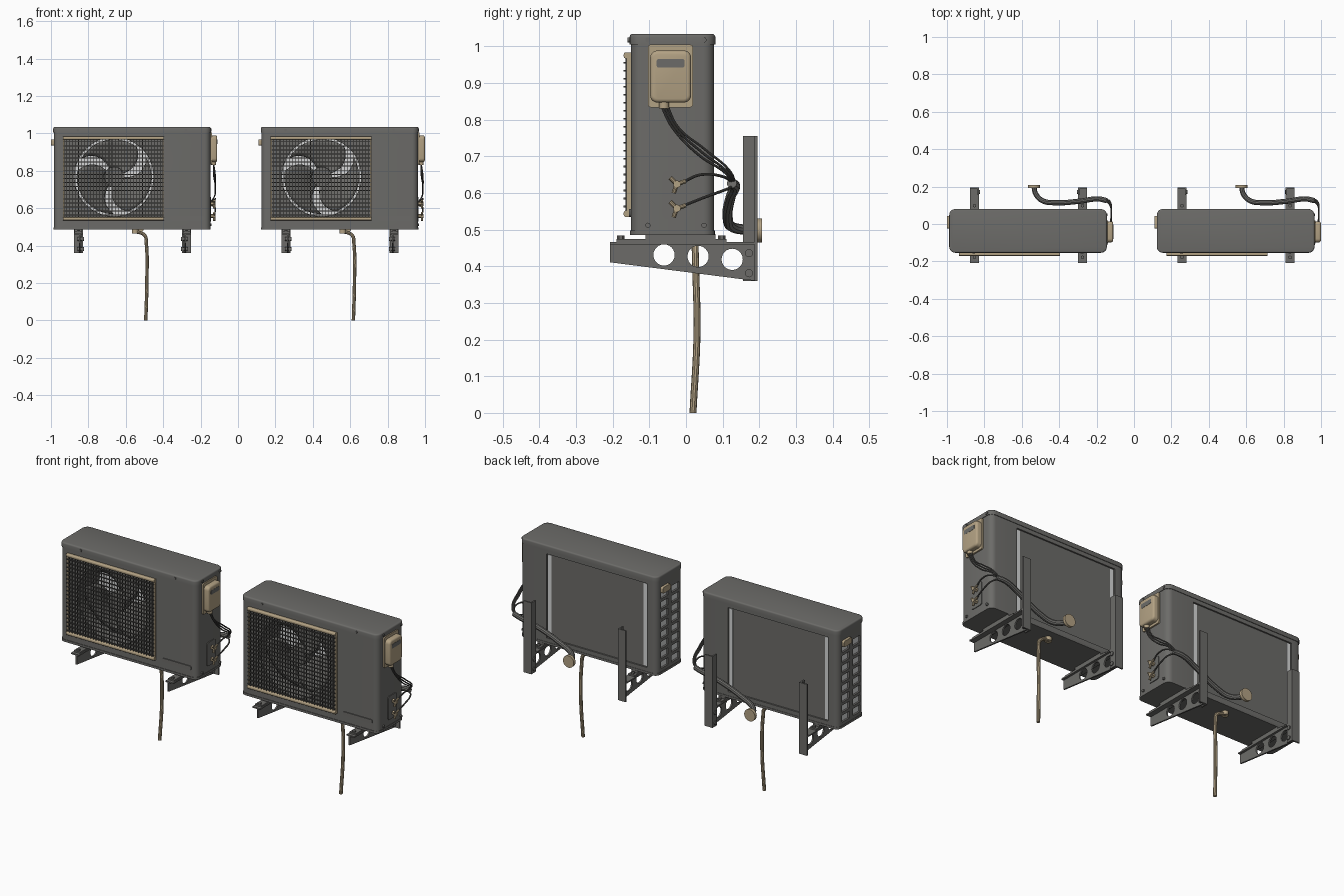
import bpy, bmesh, math
from mathutils import Vector, Matrix

if "Cube" in bpy.data.objects:
    bpy.data.objects.remove(bpy.data.objects["Cube"])


def material(name, r, g, b):
    m = bpy.data.materials.new(name)
    m.diffuse_color = (r, g, b, 1)
    m.use_nodes = True
    m.node_tree.nodes["Principled BSDF"].inputs["Base Color"].default_value = m.diffuse_color
    return m


GREY = material("casing_grey", 0.15, 0.148, 0.14)
TAN = material("tan_plastic", 0.45, 0.36, 0.23)
DARK = material("wire_dark_grey", 0.085, 0.083, 0.078)
LIGHT = material("coil_light_grey", 0.68, 0.69, 0.69)


def finish(name, bm, mat, smooth=True):
    me = bpy.data.meshes.new(name)
    bmesh.ops.recalc_face_normals(bm, faces=bm.faces)
    bm.to_mesh(me)
    bm.free()
    ob = bpy.data.objects.new(name, me)
    bpy.context.collection.objects.link(ob)
    me.materials.append(mat)
    if smooth:
        select(ob)
        bpy.ops.object.shade_smooth_by_angle(angle=math.radians(35))
    return ob


def select(ob):
    bpy.ops.object.select_all(action='DESELECT')
    ob.select_set(True)
    bpy.context.view_layer.objects.active = ob


def add_box(bm, lo, hi):
    lo, hi = Vector(lo), Vector(hi)
    m = Matrix.Translation((lo + hi) / 2) @ Matrix.Diagonal((*(hi - lo), 1))
    bmesh.ops.create_cube(bm, size=1, matrix=m)


def add_cyl(bm, c, axis, r, depth, seg=16):
    m = Matrix.Translation(c) @ Vector(axis).to_track_quat('Z', 'Y').to_matrix().to_4x4()
    bmesh.ops.create_cone(bm, cap_ends=True, segments=seg, radius1=r, radius2=r, depth=depth, matrix=m)


def boxes(name, items, mat):
    bm = bmesh.new()
    for lo, hi in items:
        add_box(bm, lo, hi)
    return finish(name, bm, mat, False)


def cyls(name, items, mat):
    bm = bmesh.new()
    for it in items:
        add_cyl(bm, *it)
    return finish(name, bm, mat)


def rounded(name, lo, hi, mat, r_side=0.0, r_rim=0.0, axis=2):
    """Box with edges along one axis rounded, then the rim of its + end softened."""
    bm = bmesh.new()
    add_box(bm, lo, hi)
    along = [e for e in bm.edges if abs((e.verts[0].co - e.verts[1].co).normalized()[axis]) > 0.9]
    bmesh.ops.bevel(bm, geom=along, offset=r_side, segments=5, affect='EDGES', profile=0.5)
    if r_rim:
        rim = [e for e in bm.edges if all(v.co[axis] > hi[axis] - 1e-4 for v in e.verts)]
        bmesh.ops.bevel(bm, geom=rim, offset=r_rim, segments=3, affect='EDGES', profile=0.5)
    return finish(name, bm, mat)


def pipe(name, pts, r, mat):
    cu = bpy.data.curves.new(name, 'CURVE')
    cu.dimensions = '3D'
    cu.bevel_depth, cu.bevel_resolution, cu.resolution_u = r, 3, 8
    cu.use_fill_caps = True
    sp = cu.splines.new('BEZIER')
    sp.bezier_points.add(len(pts) - 1)
    for bp, p in zip(sp.bezier_points, pts):
        bp.co = p
        bp.handle_left_type = bp.handle_right_type = 'AUTO'
    return curve_to_mesh(name, cu, mat)


def curve_to_mesh(name, cu, mat):
    ob = bpy.data.objects.new(name, cu)
    bpy.context.collection.objects.link(ob)
    cu.materials.append(mat)
    select(ob)
    bpy.ops.object.convert(target='MESH')
    ob = bpy.context.object
    bpy.ops.object.shade_smooth_by_angle(angle=math.radians(35))
    return ob


# casing with fan well, rear recess and side vents
X0, X1, Y0, Y1 = -0.985, -0.148, -0.15, 0.077
FX, FZ, FR = -0.663, 0.768, 0.212
body = rounded("casing", (X0, Y0, 0.49), (X1, Y1, 1.01), GREY, 0.03)
vents = [(y, 0.535 + 0.055 * i) for y in (0.01, -0.085) for i in range(8)]
bm = bmesh.new()
add_cyl(bm, (FX, -0.08, FZ), (0, 1, 0), FR, 0.24, 64)
add_box(bm, (-0.925, 0.069, 0.52), (-0.31, 0.12, 0.985))
for y, z in vents:
    add_box(bm, (-1.05, y - 0.032, z - 0.019), (X0 + 0.012, y + 0.032, z + 0.019))
cutter = finish("casing_cutter", bm, GREY, False)
cutter.hide_render = True
mod = body.modifiers.new("openings", 'BOOLEAN')
mod.operation, mod.solver, mod.object = 'DIFFERENCE', 'EXACT', cutter
select(body)
bpy.ops.object.modifier_apply(modifier="openings")
bpy.data.objects.remove(cutter)

# coil seen through the fan, the vents and along the rear panel edges
cyls("coil_behind_fan", [((FX, 0.036, FZ), (0, 1, 0), FR - 0.001, 0.006, 48)], LIGHT)
boxes("coil_in_side_vents", [((X0 + 0.009, y - 0.031, z - 0.018), (X0 + 0.013, y + 0.031, z + 0.018))
                             for y, z in vents], LIGHT)
boxes("coil_rear_strips", [((x, 0.068, 0.525), (x + 0.02, 0.071, 0.98)) for x in (-0.92, -0.335)], LIGHT)

# lid, base rim and screws
rounded("lid", (X0 - 0.003, Y0 - 0.004, 1.006), (X1 + 0.003, Y1 + 0.003, 1.034), GREY, 0.032, 0.008)
rounded("base_pan", (X0 - 0.002, Y0 - 0.003, 0.486), (X1 + 0.002, Y1 + 0.002, 0.498), GREY, 0.031)
screws = [((x, Y0 - 0.005, 1.018), (0, 1, 0), 0.007, 0.008) for x in (-0.856, -0.278)]
screws += [((X1 + 0.003, y, z), (1, 0, 0), 0.007, 0.008) for y in (-0.104, 0.049) for z in (1.018, 0.512)]
cyls("casing_screws", screws, GREY)

# pressed panels on the front and right side, handle on the left
rounded("front_pressed_panel", (-0.36, Y0 - 0.005, 0.535), (-0.18, Y0 + 0.002, 0.557), GREY, 0.008, axis=1)
rounded("valve_panel", (X1 - 0.002, -0.065, 0.53), (X1 + 0.004, 0.01, 0.66), GREY, 0.012, axis=0)
rounded("side_handle", (-1.0, -0.024, 0.935), (X0 + 0.005, 0.044, 0.968), TAN, 0.008, axis=0)

# fan
cyls("fan_hub", [((FX, -0.085, FZ), (0, 1, 0), 0.053, 0.07, 32), ((FX, -0.02, FZ), (0, 1, 0), 0.03, 0.11, 24)], GREY)
bm = bmesh.new()
for k in range(3):
    rows = []
    for i in range(11):
        row = []
        for j in range(9):
            u, v = i / 10, j / 8
            r = 0.048 + 0.152 * v
            a = math.radians(k * 120 + 20 + 98 * u + 32 * v * v)
            row.append(bm.verts.new((FX + r * math.cos(a), -0.08 + 0.055 * (u - 0.5), FZ + r * math.sin(a))))
        rows.append(row)
    for i in range(10):
        for j in range(8):
            bm.faces.new((rows[i][j], rows[i + 1][j], rows[i + 1][j + 1], rows[i][j + 1]))
blades = finish("fan_blades", bm, GREY)
mod = blades.modifiers.new("thickness", 'SOLIDIFY')
mod.thickness = 0.003

# front grille
GX0, GX1, GZ0, GZ1 = -0.936, -0.396, 0.535, 0.984
for nm, z in (("grille_bottom_rail", GZ0), ("grille_top_rail", GZ1 - 0.017)):
    rounded(nm, (GX0, -0.17, z), (GX1, Y0 + 0.002, z + 0.017), TAN, 0.006, axis=0)
boxes("grille_side_rails", [((x, -0.162, GZ0 + 0.01), (x + 0.008, Y0, GZ1 - 0.01)) for x in (GX0, GX1 - 0.008)], TAN)
hz = [GZ0 + 0.028 + i * 0.0218 for i in range(19)]
vx = [GX0 + 0.018 + i * 0.0163 for i in range(32)]
boxes("grille_horizontal_wires", [((GX0 + 0.003, -0.17, z - 0.0025), (GX1 - 0.003, -0.164, z + 0.0025)) for z in hz], DARK)
boxes("grille_vertical_wires", [((x - 0.0015, -0.165, GZ0 + 0.01), (x + 0.0015, -0.161, GZ1 - 0.01)) for x in vx], DARK)

# electrical cover
rounded("terminal_plate", (X1 - 0.002, -0.104, 0.834), (X1 + 0.008, 0.019, 1.005), TAN, 0.008, axis=0)
rounded("terminal_cover", (X1, -0.098, 0.847), (-0.111, 0.014, 0.989), TAN, 0.02, 0.01, axis=0)
rounded("terminal_cover_grip", (-0.113, -0.08, 0.942), (-0.11, -0.004, 0.966), GREY, 0.006, axis=0)
cyls("cable_gland", [((-0.131, -0.06, 0.843), (0, 0, 1), 0.014, 0.024)], TAN)

# service valves
for i, z in enumerate((0.624, 0.558)):
    parts = [((-0.136, -0.025, z), (1, 0, 0), 0.011, 0.034, 6)]
    for deg in (20, 135, 250):
        d = Vector((0, math.cos(math.radians(deg)), math.sin(math.radians(deg))))
        parts.append((Vector((-0.127, -0.025, z)) + d * 0.013, d, 0.006, 0.026, 10))
    cyls("service_valve_%d" % (i + 1), parts, TAN)

# cables and copper lines gathered into the insulated pipe
for i, d in enumerate((-0.008, 0.0, 0.008)):
    pipe("cable_%d" % (i + 1), [(-0.131, -0.06 + d, 0.84), (-0.126 - d / 2, -0.03 + d, 0.78),
                                (-0.122, 0.045 + d, 0.71 + d), (-0.13, 0.115 + d, 0.655), (-0.16, 0.133, 0.62)], 0.0035, DARK)
pipe("refrigerant_line_1", [(-0.127, -0.005, 0.632), (-0.122, 0.04, 0.65), (-0.128, 0.1, 0.645), (-0.165, 0.133, 0.625)], 0.004, DARK)
pipe("refrigerant_line_2", [(-0.127, -0.003, 0.567), (-0.122, 0.05, 0.588), (-0.13, 0.11, 0.61), (-0.165, 0.133, 0.62)], 0.004, DARK)
pipe("insulated_pipe", [(-0.145, 0.125, 0.627), (-0.19, 0.134, 0.62), (-0.29, 0.122, 0.59), (-0.43, 0.114, 0.53),
                        (-0.49, 0.125, 0.508), (-0.525, 0.16, 0.5), (-0.535, 0.2, 0.498)], 0.014, GREY)
cyls("wall_flange", [((-0.535, 0.2, 0.498), (0, 1, 0), 0.033, 0.016, 32)], TAN)

# drain hose
pipe("drain_hose", [(-0.55, 0.025, 0.474), (-0.52, 0.025, 0.468), (-0.497, 0.025, 0.452), (-0.49, 0.026, 0.41),
                    (-0.487, 0.03, 0.22), (-0.493, 0.019, 0.0)], 0.0095, TAN)
cyls("drain_outlet", [((-0.55, 0.025, 0.478), (0, 0, 1), 0.018, 0.024)], TAN)

# wall brackets: holed web, top flange, wall post, feet and bolts
for side, bx, s in (("left", -0.853, 1), ("right", -0.275, -1)):
    cu = bpy.data.curves.new("web", 'CURVE')
    cu.dimensions, cu.fill_mode, cu.extrude = '2D', 'BOTH', 0.004
    outlines = [[(-0.208, 0.466), (-0.208, 0.411), (0.16, 0.364), (0.194, 0.36), (0.194, 0.466)]]
    for y, z in ((-0.06, 0.431), (0.033, 0.427), (0.126, 0.419)):
        outlines.append([(y + 0.029 * math.cos(a * math.tau / 24), z + 0.029 * math.sin(a * math.tau / 24)) for a in range(24)])
    for pts in outlines:
        sp = cu.splines.new('POLY')
        sp.points.add(len(pts) - 1)
        for p, (y, z) in zip(sp.points, pts):
            p.co = (y, z, 0, 1)
        sp.use_cyclic_u = True
    web = curve_to_mesh(side + "_bracket_web", cu, GREY)
    web.rotation_euler = (math.pi / 2, 0, math.pi / 2)
    web.location.x = bx + s * 0.008
    boxes(side + "_bracket_flange", [((bx - 0.024, -0.208, 0.46), (bx + 0.024, 0.194, 0.467))], GREY)
    boxes(side + "_wall_post", [((bx - 0.024, 0.187, 0.36), (bx + 0.024, 0.195, 0.755)),
                                ((bx + s * 0.02 - 0.004, 0.156, 0.36), (bx + s * 0.02 + 0.004, 0.19, 0.755))], GREY)
    boxes(side + "_foot", [((bx - 0.02, -0.19, 0.467), (bx + 0.02, 0.11, 0.475)),
                           ((bx - 0.02, -0.11, 0.474), (bx + 0.02, 0.08, 0.488))], GREY)
    bolts = [((bx, y, 0.477), (0, 0, 1), 0.01, 0.014, 6) for y in (-0.178, 0.098)]
    bolts += [((bx + s * 0.012, 0.172, z), (1, 0, 0), 0.011, 0.034, 12) for z in (0.436, 0.381)]
    cyls(side + "_bracket_bolts", bolts, GREY)

# second identical unit
for ob in list(bpy.context.collection.objects):
    twin = ob.copy()
    twin.name = "second_" + ob.name
    twin.location.x += 1.11
    bpy.context.collection.objects.link(twin)
